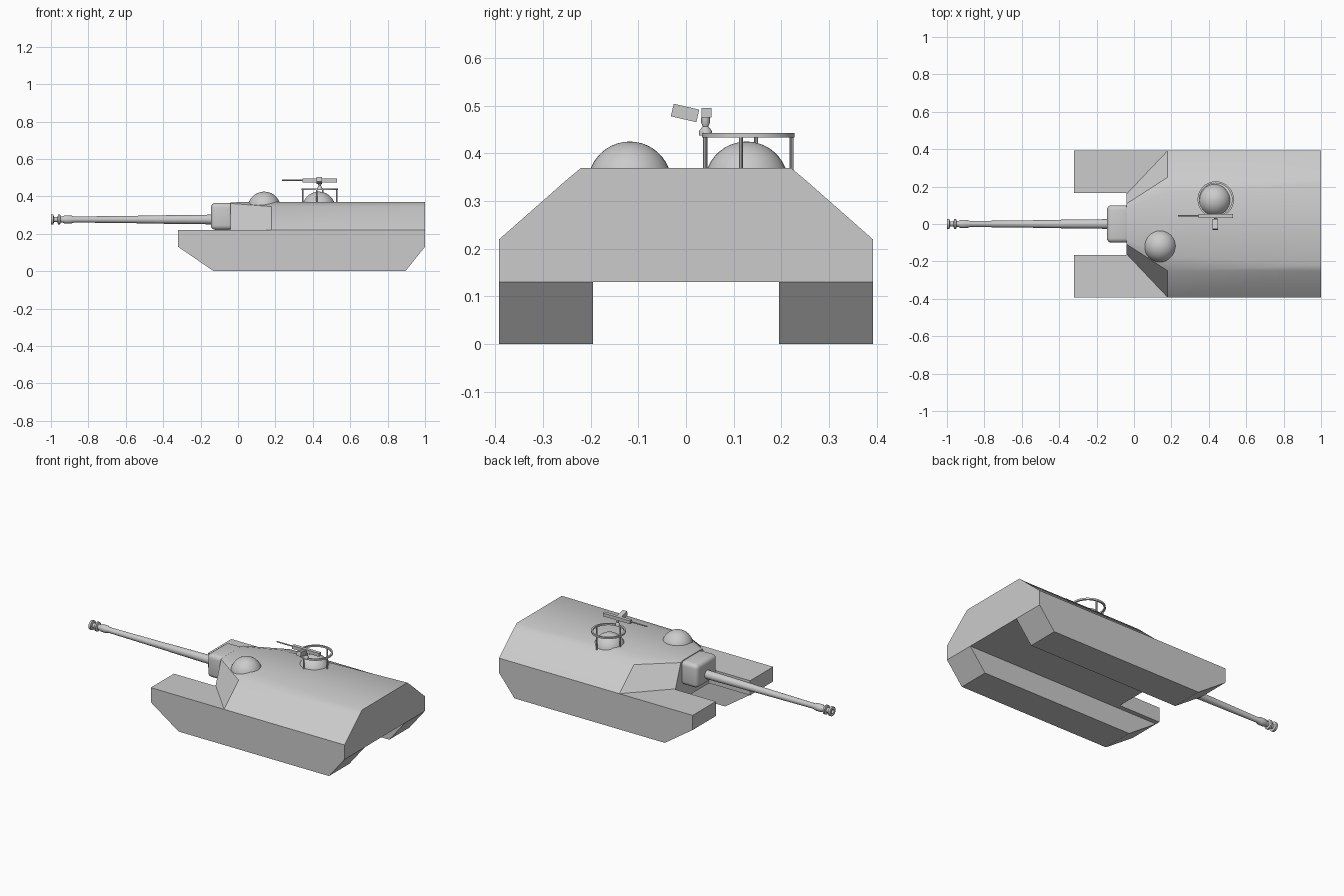
import bpy, bmesh, math
from mathutils import Vector, Matrix

if "Cube" in bpy.data.objects:
    bpy.data.objects.remove(bpy.data.objects["Cube"])


def finish(name, bm, smooth=None):
    bmesh.ops.recalc_face_normals(bm, faces=bm.faces)
    me = bpy.data.meshes.new(name)
    bm.to_mesh(me)
    bm.free()
    ob = bpy.data.objects.new(name, me)
    bpy.context.collection.objects.link(ob)
    if smooth:
        bpy.ops.object.select_all(action='DESELECT')
        ob.select_set(True)
        bpy.context.view_layer.objects.active = ob
        bpy.ops.object.shade_smooth_by_angle(angle=math.radians(smooth))
    return ob


def loft(name, sections, smooth=None, caps=True, closed=True):
    """Skin a list of equal-length point loops."""
    bm = bmesh.new()
    rows = [[bm.verts.new(p) for p in s] for s in sections]
    n = len(rows[0])
    for a, b in zip(rows, rows[1:]):
        for i in range(n if closed else n - 1):
            j = (i + 1) % n
            bm.faces.new((a[i], a[j], b[j], b[i]))
    if caps:
        bm.faces.new(rows[0])
        bm.faces.new(rows[-1])
    return finish(name, bm, smooth)


def revolve(name, profile, origin, axis, sides, closed=False, smooth=35):
    """Spin (distance along axis, radius) points around x or z."""
    sections = []
    for d, r in profile + (profile[:1] if closed else []):
        ring = []
        for i in range(sides):
            t = 2 * math.pi * i / sides
            c, s = r * math.cos(t), r * math.sin(t)
            ring.append(Vector(origin) + Vector((d, c, s) if axis == 'x' else (c, s, d)))
        sections.append(ring)
    return loft(name, sections, smooth, caps=not closed)


def box(name, centre, size, tilt=0, bevel=0):
    bm = bmesh.new()
    m = Matrix.Translation(centre) @ Matrix.Rotation(tilt, 4, 'X') @ Matrix.Diagonal((*size, 1))
    bmesh.ops.create_cube(bm, size=1, matrix=m)
    if bevel:
        bmesh.ops.bevel(bm, geom=bm.edges[:], offset=bevel, segments=4, profile=0.5, affect='EDGES')
    return finish(name, bm, 35 if bevel else None)


# Track skirts under the hull
track = [(-0.32, 0.13), (-0.13, 0), (0.895, 0), (1, 0.13)]
for side, label in ((-1, "right"), (1, "left")):
    loft("track_" + label, [[(x, side * y, z) for x, z in track] for y in (0.195, 0.392)])

# U-shaped hull deck with notch at the nose
outline = [(-0.32, -0.392), (1, -0.392), (1, 0.392), (-0.32, 0.392),
           (-0.32, 0.167), (-0.04, 0.167), (-0.04, -0.167), (-0.32, -0.167)]
loft("hull_deck", [[(x, y, z) for x, y in outline] for z in (0.13, 0.22)])

# Sloped upper hull: (x, bottom width, shoulder width and height, roof width and height)
stations = [(-0.04, 0.16, 0.108, 0.362, 0.08, 0.368),
            (0.18, 0.392, 0.25, 0.345, 0.17, 0.37),
            (1.0, 0.392, 0.25, 0.345, 0.22, 0.37)]
sections = []
for x, b, s, sz, r, rz in stations:
    half = [(b, 0.22), (s, sz), (r, rz)]
    sections.append([(x, -y, z) for y, z in half] + [(x, y, z) for y, z in reversed(half)])
loft("upper_hull", sections, smooth=32)

# Gun mantlet
box("mantlet", (-0.085, 0, 0.293), (0.12, 0.2, 0.145), bevel=0.025)

# Main gun with double-flanged muzzle brake
gun = [(-0.12, 0.026), (-0.45, 0.022), (-0.46, 0.021), (-0.875, 0.016), (-0.895, 0.022),
       (-0.925, 0.022), (-0.94, 0.015), (-0.948, 0.016), (-0.952, 0.028), (-0.962, 0.028),
       (-0.965, 0.014), (-0.984, 0.014), (-0.987, 0.028), (-1, 0.028), (-1, 0.012), (-0.94, 0.012)]
revolve("main_gun", gun, (0, 0, 0.276), 'x', 24)

# Roof domes
dome = [(0.088 * math.sin(a), 0.088 * math.cos(a))
        for a in [math.radians(8 + i * 8.1) for i in range(11)]]
for name, x, y in (("front_dome", 0.14, -0.118), ("rear_dome", 0.432, 0.127)):
    revolve(name, dome, (x, y, 0.337), 'z', 32)

# Guard ring and its legs
cx, cy, rr = 0.437, 0.131, 0.092
revolve("guard_ring", [(0.433, rr - 0.005), (0.433, rr + 0.005), (0.443, rr + 0.005), (0.443, rr - 0.005)],
        (cx, cy, 0), 'z', 40, closed=True)
for i in range(4):
    t = math.radians(-10 + 90 * i)
    revolve("ring_leg_%d" % (i + 1), [(0.345, 0.0045), (0.443, 0.0045)],
            (cx + rr * math.cos(t), cy + rr * math.sin(t), 0), 'z', 10)

# Roof gun: pivot, body, barrel and tilted ammunition box
revolve("pivot", [(0.438, 0.014), (0.448, 0.013), (0.457, 0.006), (0.464, 0.009), (0.476, 0.009)],
        (0.437, 0.041, 0), 'z', 16)
box("roof_gun_body", (0.437, 0.043, 0.485), (0.185, 0.021, 0.02))
revolve("roof_gun_barrel", [(0.235, 0.004), (0.35, 0.004)], (0, 0.043, 0.486), 'x', 10)
box("ammo_box", (0.434, -0.002, 0.485), (0.028, 0.055, 0.027), tilt=math.radians(-13))
